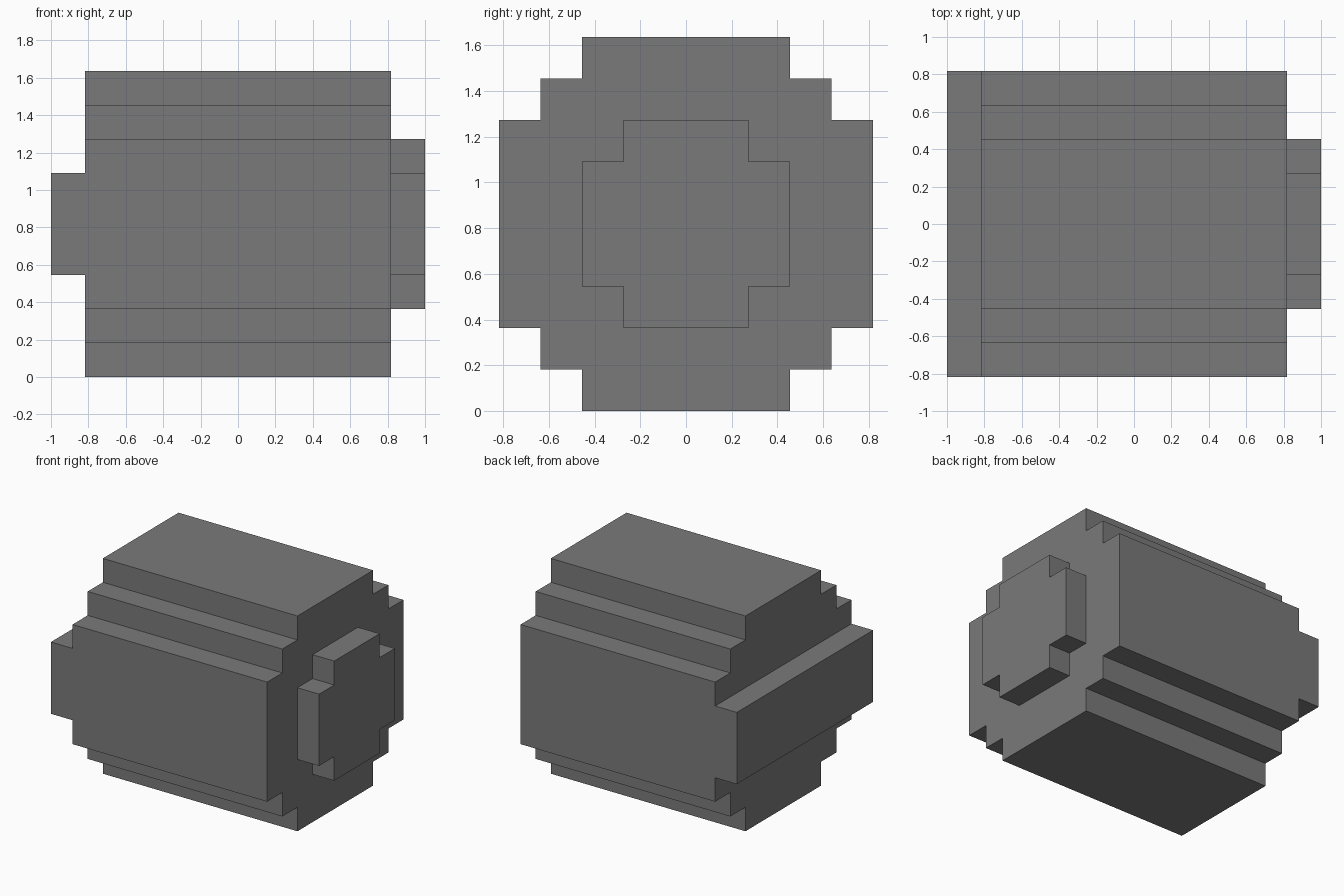
import bpy
import bmesh

cube = bpy.data.objects.get("Cube")
if cube:
    bpy.data.objects.remove(cube, do_unlink=True)

U = 2 / 11          # one block
MID = 4.5           # height of the centre line, in blocks

# Single grey material
GREY = (0.195, 0.195, 0.195, 1.0)
grey = bpy.data.materials.new("grey")
grey.use_nodes = True
grey.diffuse_color = GREY
bsdf = grey.node_tree.nodes["Principled BSDF"]
bsdf.inputs["Base Color"].default_value = GREY
bsdf.inputs["Roughness"].default_value = 0.8


def stepped_prism(name, x0, x1, corners):
    """Extrude a stepped profile along x; corners are its upper +y corners in blocks."""
    # Add the inner corners of the steps to one quarter, from top to side
    quarter = [corners[0]]
    for (ya, za), (yb, zb) in zip(corners, corners[1:]):
        quarter += [(ya, zb), (yb, zb)]
    # Mirror the quarter into a full loop
    right = quarter + [(y, -z) for y, z in reversed(quarter)]
    loop = right + [(-y, z) for y, z in reversed(right)]

    bm = bmesh.new()
    verts = [bm.verts.new((x0 * U, y * U, (z + MID) * U)) for y, z in loop]
    cap = bm.faces.new(verts)
    extruded = bmesh.ops.extrude_face_region(bm, geom=[cap], use_keep_orig=True)
    moved = [g for g in extruded["geom"] if isinstance(g, bmesh.types.BMVert)]
    bmesh.ops.translate(bm, verts=moved, vec=((x1 - x0) * U, 0, 0))
    bmesh.ops.recalc_face_normals(bm, faces=bm.faces)

    mesh = bpy.data.meshes.new(name)
    bm.to_mesh(mesh)
    bm.free()
    mesh.materials.append(grey)
    obj = bpy.data.objects.new(name, mesh)
    bpy.context.collection.objects.link(obj)
    return obj


# Main stepped barrel
stepped_prism("body", -4.5, 4.5, [(2.5, 4.5), (3.5, 3.5), (4.5, 2.5)])
# Raised boss on the left end
stepped_prism("end_boss", 4.5, 5.5, [(1.5, 2.5), (2.5, 1.5)])
# Full-width bar across the right end
stepped_prism("end_bar", -5.5, -4.5, [(4.5, 1.5)])
